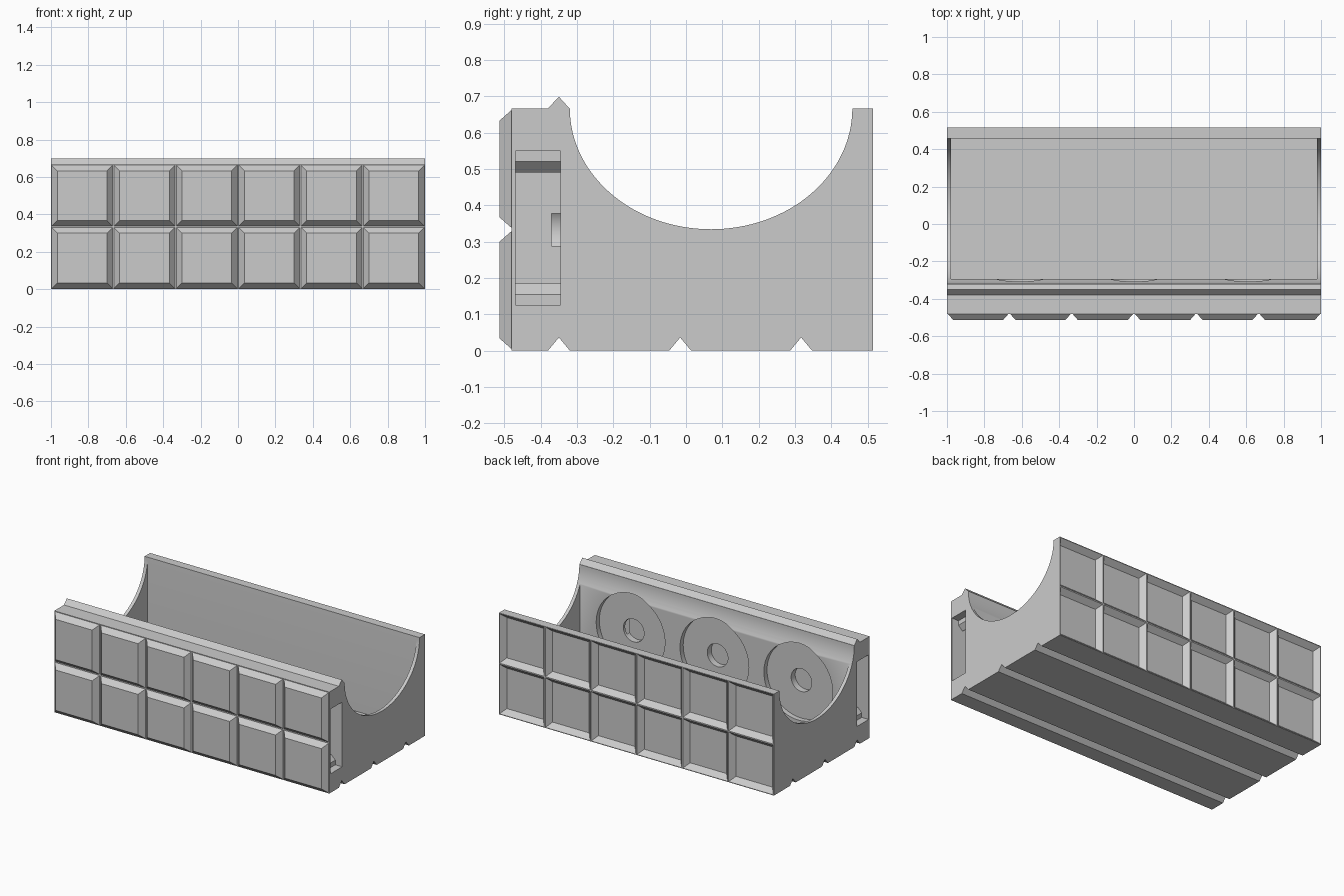
import bpy, bmesh, math
from mathutils import Vector

if "Cube" in bpy.data.objects:
    bpy.data.objects.remove(bpy.data.objects["Cube"], do_unlink=True)

grey = bpy.data.materials.new("plain grey")
grey.use_nodes = True
COLOUR = (0.6, 0.6, 0.6, 1)
grey.diffuse_color = COLOUR
grey.node_tree.nodes["Principled BSDF"].inputs["Base Color"].default_value = COLOUR


def loft(name, axis, start, end, pos_start, pos_end):
    """Solid between two matching outlines placed along the x or y axis."""
    def place(p, t):
        return Vector((t, p[0], p[1])) if axis == "x" else Vector((p[0], t, p[1]))
    bm = bmesh.new()
    a = [bm.verts.new(place(p, pos_start)) for p in start]
    b = [bm.verts.new(place(p, pos_end)) for p in end]
    n = len(a)
    bm.faces.new(a)
    bm.faces.new(b[::-1])
    for i in range(n):
        j = (i + 1) % n
        bm.faces.new((a[i], b[i], b[j], a[j]))
    bmesh.ops.recalc_face_normals(bm, faces=bm.faces)
    mesh = bpy.data.meshes.new(name)
    bm.to_mesh(mesh)
    bm.free()
    mesh.materials.append(grey)
    obj = bpy.data.objects.new(name, mesh)
    bpy.context.collection.objects.link(obj)
    return obj


def prism(name, axis, outline, lo, hi):
    return loft(name, axis, outline, outline, lo, hi)


def rect(u0, u1, v0, v1):
    return [(u0, v0), (u1, v0), (u1, v1), (u0, v1)]


def arc(cu, cv, ru, rv, first, last, steps):
    return [(cu + ru * math.cos(first + (last - first) * i / steps),
             cv + rv * math.sin(first + (last - first) * i / steps))
            for i in range(steps + 1)]


TOP, FRONT, BACK, CELL, BEVEL = 0.667, -0.48, 0.515, 1 / 3, 0.034
LIP = 0.004

# Body block: locating ridge on top, matching grooves underneath
outline = [(FRONT, 0)]
for gy in (-0.35, -0.016, 0.317):
    outline += [(gy - 0.03, 0), (gy, 0.036), (gy + 0.03, 0)]
outline += [(BACK, 0), (BACK, TOP), (-0.321, TOP), (-0.35, 0.699), (-0.38, TOP), (FRONT, TOP)]
body = prism("body", "x", outline, -1, 1)

cutters = []

# Rounded trough through the ends and the deep box inside
trough = arc(0.069, TOP, 0.389, 0.333, math.pi, 2 * math.pi, 64)
cutters.append(prism("trough", "x", trough + [(0.458, 0.8), (-0.32, 0.8)], -1.1, 1.1))
cutters.append(prism("cavity", "x", rect(-0.295, 0.4575, 0.06, 0.8), -0.978, 0.978))

# Round recesses with a smaller hole in the inner wall
for cx in (-0.61, 0, 0.61):
    for radius, depth in ((0.25, -0.328), (0.075, -0.37)):
        ring = arc(cx, 0.333, radius, radius, 0, 2 * math.pi, 64)[:-1]
        cutters.append(prism("round_recess", "y", ring, depth, -0.2))

# Slots in both ends, with catches at the top and bottom
for s in (-1, 1):
    half = [(1.05, 0.125), (0.95, 0.125), (0.95, 0.155), (0.92, 0.185), (0.89, 0.155),
            (0.89, 0.125), (0.67, 0.125)]
    slot = half + [(x, 0.675 - z) for x, z in reversed(half)]
    cutters.append(prism("slot", "y", [(s * x, z) for x, z in slot], -0.469, -0.346))


def cell(col, row, inset):
    x, z = -1 + col * CELL, row * CELL
    return rect(x + inset, x + CELL - inset, z + inset, z + CELL - inset)


# Raised panels on the front and matching pockets in the back
panels = []
for col in range(6):
    for row in range(2):
        wide, narrow = cell(col, row, LIP), cell(col, row, BEVEL)
        panels.append(loft("front_panel", "y", wide, narrow, FRONT, -0.514))
        # Continue the pocket slope slightly past the back face
        cutters.append(loft("back_pocket", "y", cell(col, row, LIP - 0.003), narrow,
                            BACK + 0.0033, BACK - 0.033))

for cutter in cutters:
    cutter.hide_render = True
    mod = body.modifiers.new(cutter.name, "BOOLEAN")
    mod.operation = "DIFFERENCE"
    mod.solver = "EXACT"
    mod.object = cutter
    bpy.context.view_layer.objects.active = body
    bpy.ops.object.modifier_apply(modifier=mod.name)
    bpy.data.objects.remove(cutter, do_unlink=True)

# Smooth the round walls, keep the edges sharp
bpy.ops.object.select_all(action="DESELECT")
body.select_set(True)
bpy.context.view_layer.objects.active = body
bpy.ops.object.shade_smooth_by_angle(angle=math.radians(25))
